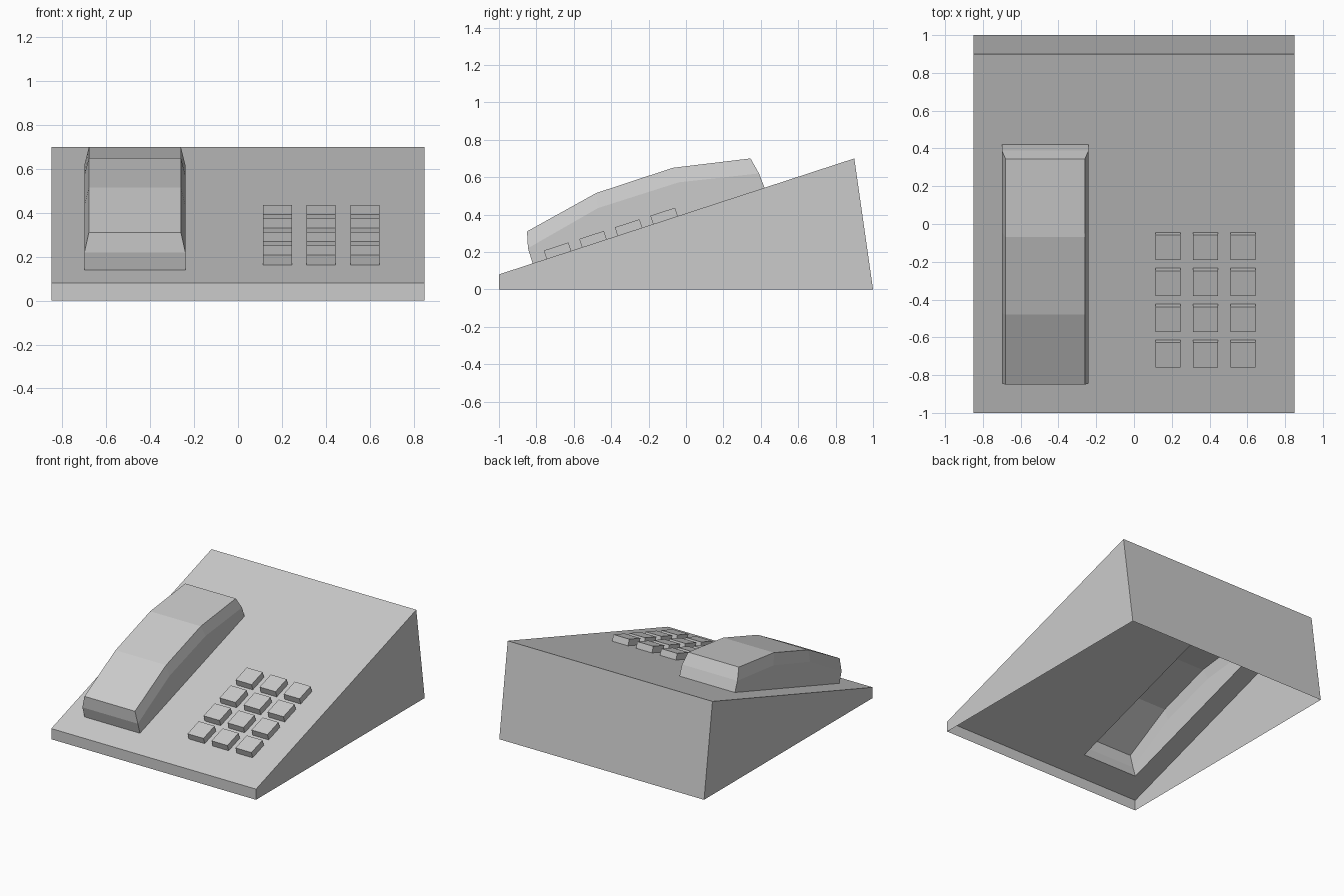
import bpy
import bmesh
from mathutils import Vector

if "Cube" in bpy.data.objects:
    bpy.data.objects.remove(bpy.data.objects["Cube"])

SLOPE = 0.62 / 1.9
NORMAL = Vector((0, -SLOPE, 1)).normalized()


def deck(x, y):
    """Point on the sloping deck."""
    return Vector((x, y, 0.08 + (y + 1) * SLOPE))


def finish(bm, name):
    bmesh.ops.recalc_face_normals(bm, faces=bm.faces)
    mesh = bpy.data.meshes.new(name)
    bm.to_mesh(mesh)
    bm.free()
    obj = bpy.data.objects.new(name, mesh)
    bpy.context.collection.objects.link(obj)
    return obj


# Wedge body: sloping deck with handset opening and display recess, open below
xs = [-0.85, -0.70, -0.24, 0.14, 0.58, 0.85]
ys = [-1, -0.82, 0.36, 0.42, 0.54, 0.9]
bm = bmesh.new()
grid = [[bm.verts.new(deck(x, y)) for x in xs] for y in ys]
recess = []
for j in range(5):
    for i in range(5):
        if i == 1 and j in (1, 2):
            continue
        f = bm.faces.new((grid[j][i], grid[j][i + 1], grid[j + 1][i + 1], grid[j + 1][i]))
        if i == 3 and j in (2, 3):
            recess.append(f)

# Skirt walls dropped from the deck rim to the ground
rim = [e for e in bm.edges if e.is_boundary and not all(
    -0.71 < v.co.x < -0.23 and -0.83 < v.co.y < 0.43 for v in e.verts)]
new = bmesh.ops.extrude_edge_only(bm, edges=rim)["geom"]
for v in new:
    if isinstance(v, bmesh.types.BMVert):
        v.co.y = (v.co.y + 1) * 2 / 1.9 - 1
        v.co.z = 0

# Sunken display window
new = bmesh.ops.extrude_face_region(bm, geom=recess)["geom"]
bmesh.ops.translate(bm, vec=NORMAL * -0.042,
                    verts=[v for v in new if isinstance(v, bmesh.types.BMVert)])
bmesh.ops.dissolve_limit(bm, angle_limit=0.01, verts=bm.verts, edges=bm.edges)
finish(bm, "phone_body")

# Handset: lower edge, shoulder and narrower top, each as (y, z) along its length
base = [deck(0, y).yz for y in (-0.82, -0.45, -0.01, 0.42)]
shoulder = [(-0.845, 0.22), (-0.47, 0.435), (-0.04, 0.572), (0.39, 0.62)]
top = [(-0.85, 0.31), (-0.48, 0.515), (-0.07, 0.65), (0.345, 0.70)]
bm = bmesh.new()
rows = []
for b, s, t in zip(base, shoulder, top):
    section = [(-0.23, b), (-0.23, s), (-0.21, t), (0.21, t), (0.23, s), (0.23, b)]
    rows.append([bm.verts.new((-0.47 + x, p[0], p[1])) for x, p in section])
for a, b in zip(rows, rows[1:]):
    for k in range(5):
        bm.faces.new((a[k], a[k + 1], b[k + 1], b[k]))
for r in (rows[0], rows[-1]):
    bm.faces.new((r[0], r[1], r[4], r[5]))
    bm.faces.new((r[1], r[2], r[3], r[4]))
finish(bm, "handset")

# Keypad: 3 x 4 blocks standing square to the deck
for row in range(4):
    for col in range(3):
        x, y = 0.18 + 0.199 * col, -0.68 + 0.19 * row
        bm = bmesh.new()
        low = [deck(x + dx * 0.066, y + dy * 0.066)
               for dx, dy in ((-1, -1), (1, -1), (1, 1), (-1, 1))]
        lo = [bm.verts.new(p) for p in low]
        hi = [bm.verts.new(p + NORMAL * 0.047) for p in low]
        bm.faces.new(hi)
        for k in range(4):
            n = (k + 1) % 4
            bm.faces.new((lo[k], lo[n], hi[n], hi[k]))
        finish(bm, f"key_{row + 1}_{col + 1}")
